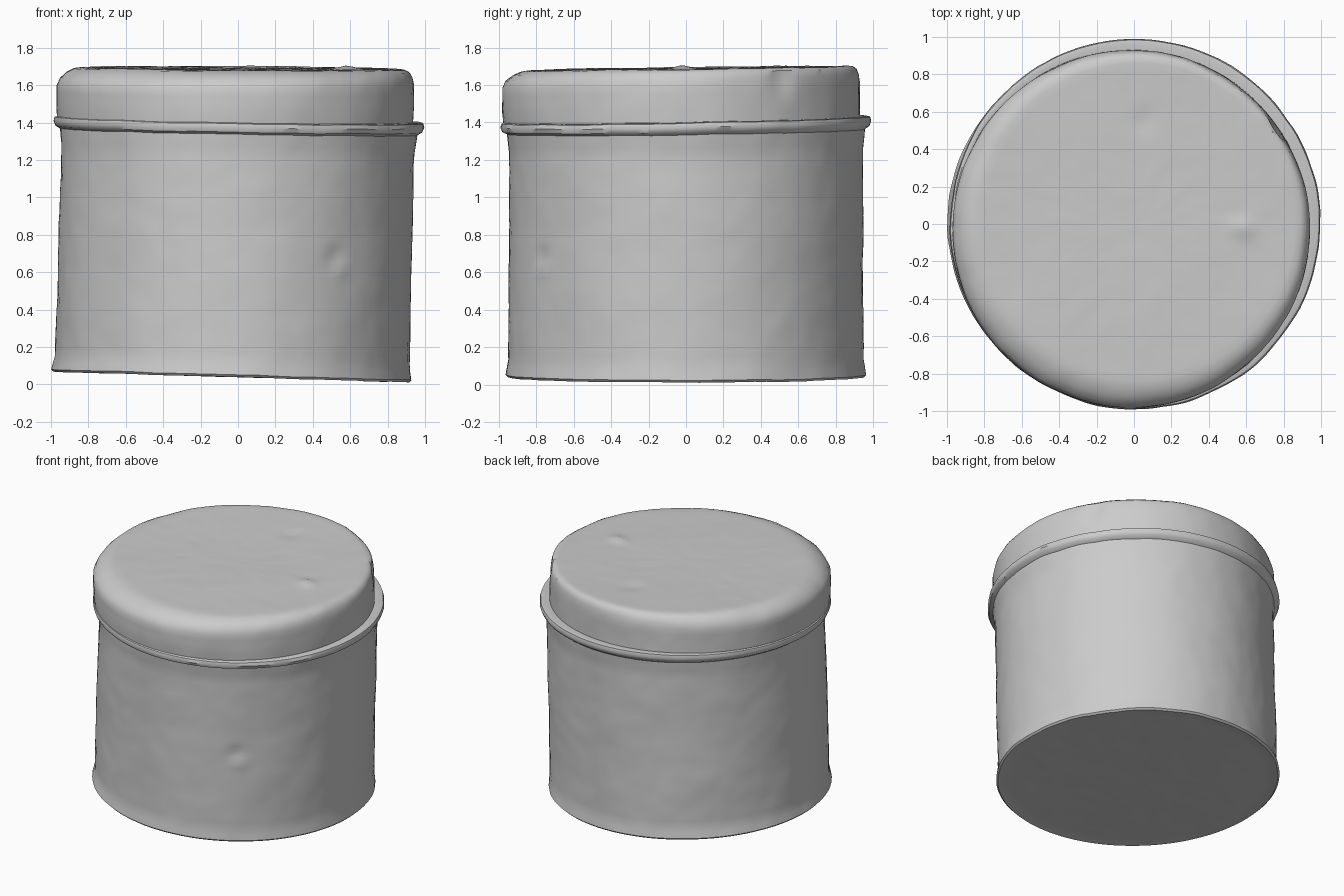
import bpy, bmesh, math
from mathutils import Vector, noise

cube = bpy.data.objects.get("Cube")
if cube:
    bpy.data.objects.remove(cube)

metal = bpy.data.materials.new("plain grey")
metal.use_nodes = True
GREY = (0.6, 0.6, 0.6, 1.0)
metal.diffuse_color = GREY
metal.node_tree.nodes["Principled BSDF"].inputs["Base Color"].default_value = GREY

SEGMENTS = 160


def subdivide(rings, step):
    """Insert in-between rings so that the surface can carry small dents."""
    out = [rings[0]]
    for a, b in zip(rings, rings[1:]):
        n = max(1, round(math.hypot(b[0] - a[0], b[3] - a[3]) / step))
        out += [tuple(p + (q - p) * i / n for p, q in zip(a, b)) for i in range(1, n + 1)]
    return out


def worn(p, rough):
    """Hand-worn surface: fine hammering along the radius and height."""
    fine = noise.noise(p * 9) * 0.5 + noise.noise(p * 22) * 0.25 + noise.noise(p * 3)
    return rough * fine


def lathe(name, rings, rough, marks=(), step=0.04):
    """Ring = radius, centre x, centre y, height, slope in x, slope in y."""
    bm = bmesh.new()
    loops = []
    for r, cx, cy, z, sx, sy in subdivide(rings, step):
        if r == 0:
            loops.append([bm.verts.new((cx, cy, z))])
            continue
        loop = []
        for i in range(SEGMENTS):
            a = 2 * math.pi * i / SEGMENTS
            d = Vector((math.cos(a), math.sin(a), 0))
            p = Vector((cx, cy, z)) + d * r
            p.z += sx * p.x + sy * p.y
            w = worn(p, rough)
            p += d * w * min(1, r) + Vector((0, 0, w * 0.6))
            # local bumps and dents
            for centre, size, push in marks:
                c = Vector(centre)
                f = math.exp(-((p - c).length / size) ** 2)
                p += Vector(push) * f
            loop.append(bm.verts.new(p))
        loops.append(loop)
    for a, b in zip(loops, loops[1:]):
        for i in range(SEGMENTS):
            j = (i + 1) % SEGMENTS
            if len(a) == 1:
                bm.faces.new((a[0], b[j], b[i]))
            elif len(b) == 1:
                bm.faces.new((a[i], a[j], b[0]))
            else:
                bm.faces.new((a[i], a[j], b[j], b[i]))
    me = bpy.data.meshes.new(name)
    bm.to_mesh(me)
    bm.free()
    me.materials.append(metal)
    ob = bpy.data.objects.new(name, me)
    bpy.context.collection.objects.link(ob)
    bpy.ops.object.select_all(action="DESELECT")
    ob.select_set(True)
    bpy.context.view_layer.objects.active = ob
    bpy.ops.object.shade_smooth_by_angle(angle=math.radians(40))


# rings shared by neighbouring parts
BODY_TOP = (0.955, 0.005, 0.0, 1.35, -0.018, 0.014)
LID_FOOT = (0.952, -0.015, -0.022, 1.415, -0.016, 0.018)

# tin body: flat underside, ragged flared foot, nearly straight wall
lathe("tin_body", [
    (0.0, -0.035, 0.0, 0.05, 0, 0),
    (0.90, -0.035, 0.0, 0.045, -0.03, 0.0),
    (0.95, -0.035, 0.0, 0.038, -0.03, 0.0),
    (0.962, -0.035, 0.0, 0.05, -0.03, 0.0),
    (0.948, -0.03, 0.0, 0.13, -0.025, 0.0),
    (0.945, -0.015, 0.0, 0.70, -0.01, 0.0),
    (0.945, 0.0, 0.0, 1.25, -0.016, 0.01),
    BODY_TOP,
], 0.006, marks=[
    ((0.53, -0.78, 0.68), 0.05, (-0.008, 0.012, 0)),
    ((0.55, -0.77, 0.62), 0.04, (0.006, -0.009, 0)),
])

# rolled rim beneath the lid
lathe("rolled_rim", [
    BODY_TOP,
    (0.980, 0.006, 0.0, 1.365, -0.018, 0.018),
    (0.990, 0.006, 0.0, 1.39, -0.018, 0.020),
    (0.984, 0.005, 0.0, 1.412, -0.018, 0.020),
    (0.972, 0.002, -0.004, 1.416, -0.018, 0.020),
    LID_FOOT,
], 0.006, step=0.02)

# lid: straight skirt, rounded shoulder that is softer at front right, flat top
lathe("lid", [
    LID_FOOT,
    (0.954, -0.015, -0.025, 1.47, -0.010, 0.016),
    (0.954, -0.015, -0.025, 1.60, 0.0, 0.018),
    (0.942, -0.010, -0.020, 1.638, 0.0, 0.018),
    (0.917, 0.002, -0.006, 1.668, -0.002, 0.018),
    (0.885, 0.010, 0.005, 1.685, -0.004, 0.016),
    (0.85, 0.012, 0.010, 1.690, -0.006, 0.014),
    (0.0, 0.0, 0.0, 1.686, 0, 0),
], 0.006, marks=[
    ((0.58, -0.02, 1.68), 0.05, (0, 0, 0.018)),
    ((0.05, 0.55, 1.69), 0.06, (0, 0, -0.010)),
    ((0.78, 0.52, 1.63), 0.07, (-0.02, -0.015, 0)),
])
